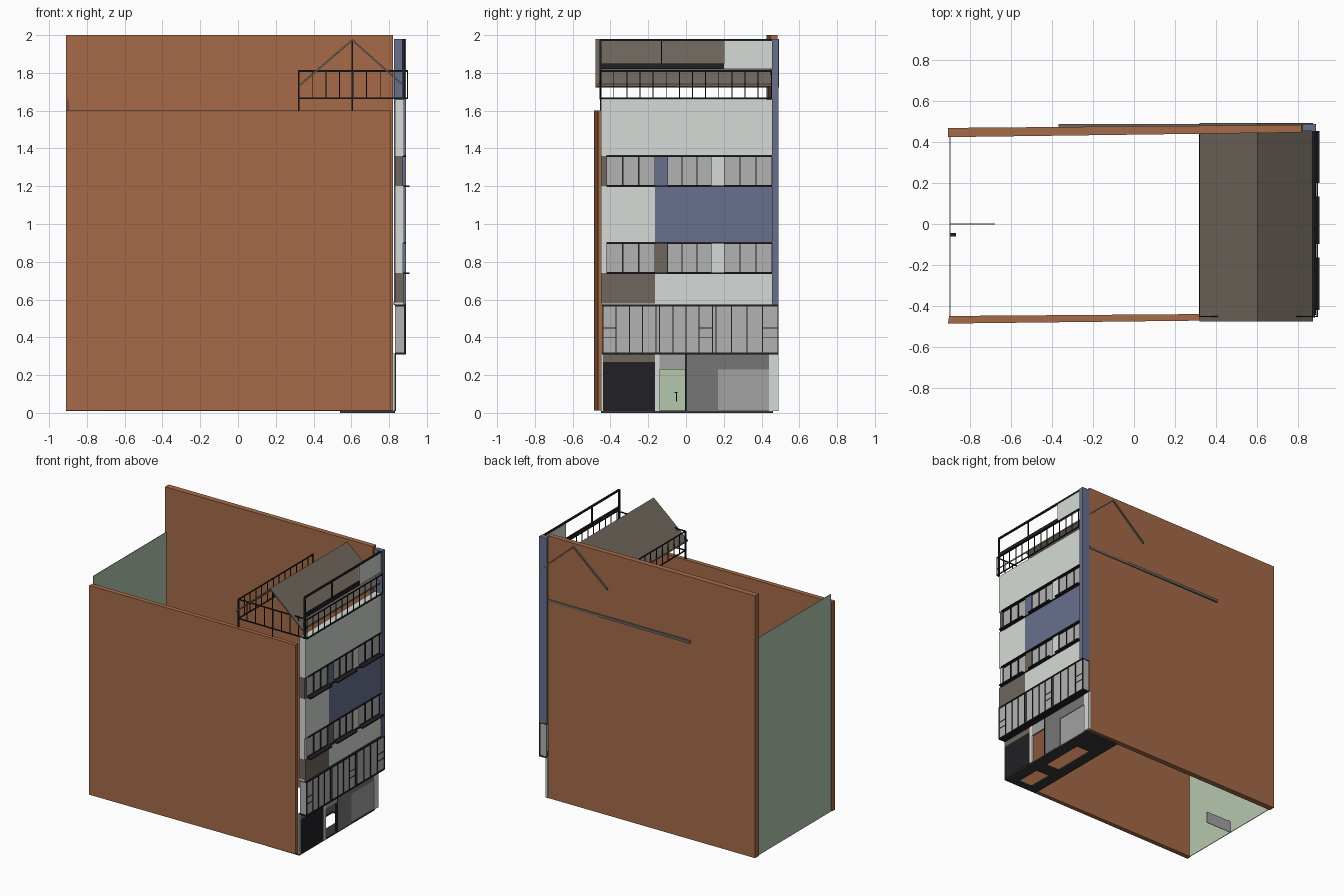
import bpy, bmesh
from mathutils import Vector

COL = {
    "brick": (.38, .145, .065), "pale": (.67, .71, .67), "blue": (.14, .16, .27),
    "taupe": (.16, .135, .11), "green": (.46, .57, .42), "black": (.015, .015, .018),
    "grey": (.18, .18, .18), "glass": (.45, .45, .45), "shutter": (.36, .36, .36),
    "dark": (.04, .04, .038),
}
MATS = {}
for key, c in COL.items():
    m = bpy.data.materials.new(key)
    m.diffuse_color = (*c, 1)
    MATS[key] = m


def finish(name, bm, col):
    bmesh.ops.recalc_face_normals(bm, faces=bm.faces)
    me = bpy.data.meshes.new(name)
    bm.to_mesh(me)
    bm.free()
    me.materials.append(MATS[col])
    ob = bpy.data.objects.new(name, me)
    bpy.context.collection.objects.link(ob)
    return ob


def boxes(name, items, col):
    """One object made of boxes (x0, x1, y0, y1, z0, z1)."""
    bm = bmesh.new()
    for x0, x1, y0, y1, z0, z1 in items:
        vs = bmesh.ops.create_cube(bm, size=1)["verts"]
        for v in vs:
            v.co = Vector(((x0 + x1) / 2 + v.co.x * (x1 - x0),
                           (y0 + y1) / 2 + v.co.y * (y1 - y0),
                           (z0 + z1) / 2 + v.co.z * (z1 - z0)))
    return finish(name, bm, col)


def prism(name, pts, direction, col):
    """Extrude a closed polygon of 3D points along a vector."""
    bm = bmesh.new()
    f = bm.faces.new([bm.verts.new(p) for p in pts])
    r = bmesh.ops.extrude_face_region(bm, geom=[f])
    bmesh.ops.translate(bm, vec=Vector(direction),
                        verts=[v for v in r["geom"] if isinstance(v, bmesh.types.BMVert)])
    return finish(name, bm, col)


# slightly skewed party walls
prism("near_side_wall", [(-.91, -.487, .012), (.81, -.467, .012), (.81, -.437, .012),
                         (-.905, -.45, .012)], (0, 0, 1.588), "brick")
prism("far_side_wall", [(-.91, .425, .01), (.82, .448, .01), (.82, .485, .01),
                        (-.91, .47, .01)], (0, 0, 1.99), "brick")
boxes("far_wall_ledge", [(-.37, .82, .46, .489, 1.5, 1.52)], "taupe")

# rear wall with small yard fittings
boxes("rear_wall", [(-.902, -.897, -.452, .43, .01, 1.66)], "green")
boxes("yard_partition", [(-.897, -.68, -.002, .002, .01, .10)], "shutter")
boxes("yard_tap", [(-.897, -.885, -.052, -.048, .06, .11),
                   (-.897, -.87, -.06, -.045, .105, .11)], "black")

# ground slab with openings
boxes("entrance_slab", [(.74, .83, -.45, .46, 0, .012), (.54, .62, -.45, .46, 0, .012),
                        (.62, .74, -.45, -.40, 0, .012), (.62, .74, -.2, -.1, 0, .012),
                        (.62, .74, .25, .46, 0, .012)], "dark")

# ground floor front
G0, G1 = .818, .832
boxes("garage_door", [(G0, G1, -.44, -.165, .01, .27)], "black")
boxes("garage_lintel", [(G0, G1, -.44, -.165, .27, .315)], "taupe")
boxes("ground_columns", [(G0, G1 + .003, -.165, -.14, .01, .315),
                         (G0, G1 + .003, .44, .49, .01, .315),
                         (G0, G1, -.45, -.44, .01, .315)], "pale")
boxes("entrance_lintel", [(G0, G1, -.14, 0, .23, .315)], "shutter")
boxes("entrance_jamb", [(G0, G1 + .004, -.004, .004, .01, .315)], "black")
boxes("entrance_panel", [(G0, G1, .004, .17, .01, .315), (G0, G1, .17, .44, .23, .315)], "grey")
boxes("roller_shutter", [(G0, G1 - .004, .17, .44, .01, .23)], "shutter")

# projecting glazed bay on the first floor
BAYS = [(-.44, -.16), (-.14, .14), (.16, .487)]
boxes("bay_glass", [(.879, .885, -.44, .487, .318, .565), (.83, .882, -.442, -.437, .318, .565),
                    (.83, .882, .483, .488, .318, .565)], "glass")
bars = [(.83, .89, -.445, .49, .31, .32), (.83, .89, -.445, .49, .563, .573)]
for a, b in BAYS:
    n = 4
    for i in range(n + 1):
        y = a + (b - a) * i / n
        bars.append((.88, .89, y - .0025, y + .0025, .318, .565))
for a, b in ((-.44, -.37), (.07, .14), (.405, .487)):
    for z in (.40, .45):
        bars.append((.88, .888, a, b, z - .002, z + .002))
boxes("bay_frame", bars, "black")
boxes("bay_cap", [(.82, .875, -.45, .47, .573, .585)], "pale")

# coloured facade panels
F0, F1 = .83, .88
boxes("pale_panels", [
    (F0, F1, -.45, .455, 1.36, 1.66), (F0, F1, -.45, -.165, .90, 1.20),
    (F0, F1, -.165, .455, .58, .74), (F0, F1 - .006, .135, .20, 1.20, 1.36),
    (F0, F1 - .006, .135, .20, .74, .90), (F0, F1 - .006, -.45, -.42, .74, .90)], "pale")
boxes("blue_panels", [(F0, F1, -.165, .455, .90, 1.20),
                      (F0, F1 - .006, -.165, -.095, 1.20, 1.36)], "blue")
boxes("taupe_panels", [(F0, F1, -.45, -.165, .58, .74), (F0, F1 - .006, -.165, -.10, .74, .90),
                       (F0, F1 - .006, -.45, -.42, 1.20, 1.36)], "taupe")
boxes("blue_side_fin", [(.825, .89, .455, .49, .57, 1.98)], "blue")

# two window bands with sills and mullions
glass, frames, sills = [], [], []
for z0 in (.74, 1.20):
    z1 = z0 + .16
    for a, b, n in ((-.42, -.165, 3), (-.098, .135, 3), (.20, .455, 3)):
        glass.append((.862, .866, a, b, z0, z1))
        for i in range(n + 1):
            y = a + (b - a) * i / n
            frames.append((.86, .873, y - .003, y + .003, z0, z1))
        for s, e in ((a, b),):
            for z in (z0, z1):
                frames.append((.86, .873, s, e, z - .006, z + .006))
        sills.append((.86, .908, a, b, z0 - .005, z0 + .004))
    for z in (z0, z1):
        sills.append((.86, .887, -.42, .455, z - .004, z + .004))
boxes("window_glass", glass, "glass")
boxes("window_frames", frames, "black")
boxes("window_sills", sills, "black")

# rooftop screen above the facade
boxes("roof_screen_frame", [(.872, .885, -.455, .455, 1.968, 1.98),
                            (.872, .885, -.458, -.448, 1.66, 1.975),
                            (.874, .884, -.132, -.126, 1.82, 1.975),
                            (.872, .885, -.455, .20, 1.82, 1.85)], "black")
boxes("roof_screen_panel", [(.868, .882, .20, .455, 1.82, 1.97)], "pale")

# thin gable roof
t = .012
prism("gable_roof", [(.32, -.478, 1.735), (.605, -.478, 1.98), (.875, -.478, 1.74),
                     (.875, -.478, 1.74 - t), (.605, -.478, 1.98 - t), (.32, -.478, 1.735 - t)],
      (0, .971, 0), "taupe")
boxes("ridge_post", [(.602, .608, -.455, -.449, 1.60, 1.97)], "black")

# terrace railings on three sides
rail = []
r = .0025
for z in (1.665, 1.81):
    rail += [(.32, .90, -.455, -.449, z - .004, z + .004),
             (.318, .324, -.452, .45, z - .004, z + .004),
             (.894, .90, -.452, .455, z - .004, z + .004)]
for i in range(9):
    x = .321 + .072 * i
    rail.append((x - r, x + r, -.452 - r, -.452 + r, 1.665, 1.81))
for i in range(14):
    y = -.452 + .0695 * i
    for x in (.321, .897):
        rail.append((x - r, x + r, y - r, y + r, 1.665, 1.81))
for y in (-.452, .44):
    rail.append((.317, .325, y - .004, y + .004, 1.60, 1.81))
boxes("terrace_railing", rail, "black")
